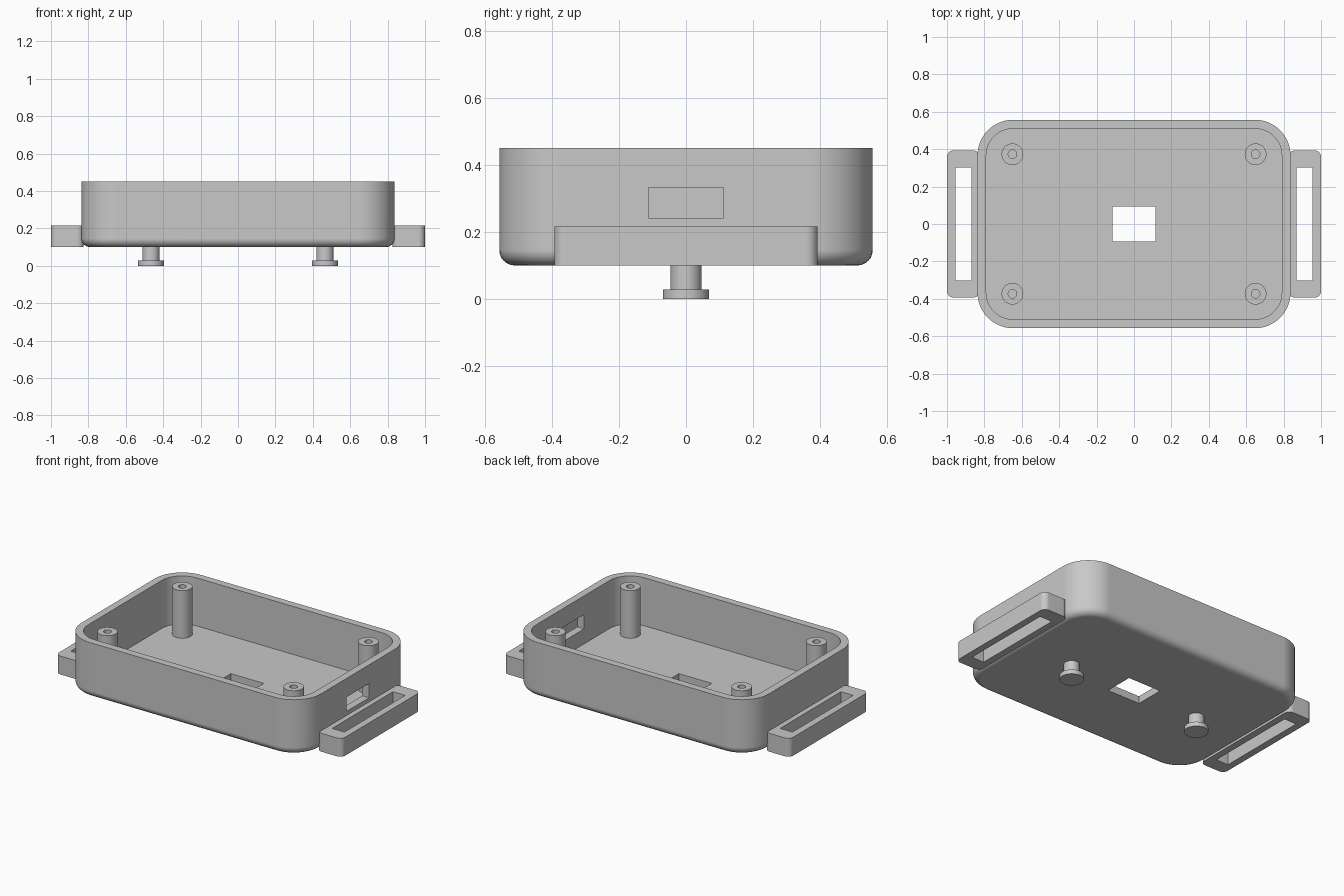
import bpy, bmesh, math

default = bpy.data.objects.get("Cube")
if default:
    bpy.data.objects.remove(default, do_unlink=True)

grey = bpy.data.materials.new("plain grey")
grey.use_nodes = True
COLOUR = (0.58, 0.58, 0.58, 1)
grey.diffuse_color = COLOUR
grey.node_tree.nodes["Principled BSDF"].inputs["Base Color"].default_value = COLOUR


def ring_points(hx, hy, r, steps):
    """Outline of a rounded rectangle; a circle when hx = hy = r."""
    points = []
    for quarter, (sx, sy) in enumerate([(1, 1), (-1, 1), (-1, -1), (1, -1)]):
        for i in range(steps + 1):
            if hx == r and i == steps:
                continue
            a = (quarter + i / steps) * math.pi / 2
            points.append((sx * (hx - r) + r * math.cos(a),
                           sy * (hy - r) + r * math.sin(a)))
    return points


def stack(name, rings, location=(0, 0, 0), steps=12):
    """Closed solid skinned through a list of (half x, half y, radius, z) rings."""
    bm = bmesh.new()
    loops = [[bm.verts.new((x, y, z)) for x, y in ring_points(hx, hy, r, steps)]
             for hx, hy, r, z in rings]
    for low, high in zip(loops, loops[1:]):
        for i in range(len(low)):
            j = (i + 1) % len(low)
            bm.faces.new((low[i], low[j], high[j], high[i]))
    bm.faces.new(loops[0][::-1])
    bm.faces.new(loops[-1])
    bmesh.ops.recalc_face_normals(bm, faces=bm.faces)
    mesh = bpy.data.meshes.new(name)
    bm.to_mesh(mesh)
    bm.free()
    mesh.materials.append(grey)
    obj = bpy.data.objects.new(name, mesh)
    obj.location = location
    bpy.context.collection.objects.link(obj)
    return obj


def activate(obj):
    bpy.ops.object.select_all(action='DESELECT')
    obj.select_set(True)
    bpy.context.view_layer.objects.active = obj


def cut_box(obj, centre, size):
    bpy.ops.mesh.primitive_cube_add(size=1, location=centre)
    cutter = bpy.context.object
    cutter.hide_render = True
    cutter.scale = size
    mod = obj.modifiers.new("opening", 'BOOLEAN')
    mod.operation = 'DIFFERENCE'
    mod.solver = 'EXACT'
    mod.object = cutter
    activate(obj)
    bpy.ops.object.modifier_apply(modifier=mod.name)
    bpy.data.objects.remove(cutter, do_unlink=True)


def finish(obj):
    activate(obj)
    bpy.ops.object.shade_smooth_by_angle(angle=math.radians(30))
    normals = obj.modifiers.new("flat face normals", 'WEIGHTED_NORMAL')
    normals.keep_sharp = True


# Open tray with a rounded lower edge
HX, HY, R = 0.837, 0.557, 0.19
BASE, TOP, FLOOR = 0.1, 0.45, 0.147
WALL, FILLET = 0.047, 0.046
rings = []
for i in range(9):
    a = i / 8 * math.pi / 2
    inset = FILLET * (1 - math.sin(a))
    rings.append((HX - inset, HY - inset, R - inset, BASE + FILLET * (1 - math.cos(a))))
rings.append((HX, HY, R, TOP))
for z in (TOP, FLOOR):
    rings.append((HX - WALL, HY - WALL, R - WALL, z))
tray = stack("tray", rings)

# Floor opening and side port
cut_box(tray, (0, 0, 0.12), (0.23, 0.186, 0.2))
cut_box(tray, (HX - WALL / 2, 0, 0.287), (0.15, 0.224, 0.09))
finish(tray)

# Hollow screw posts in the corners
for x, side in ((-0.65, "right"), (0.65, "left")):
    for y, end in ((-0.373, "front"), (0.373, "back")):
        profile = [(0.058, FLOOR - 0.01), (0.058, TOP - 0.002),
                   (0.023, TOP - 0.002), (0.023, FLOOR)]
        finish(stack(f"{end}_{side}_post", [(r, r, r, z) for r, z in profile],
                     (x, y, 0), 8))

for s, side in ((-1, "right"), (1, "left")):
    # Slotted strap loops on both ends
    loop = stack(f"{side}_strap_loop",
                 [(0.0875, 0.393, 0.035, z) for z in (BASE, 0.216)],
                 (s * 0.9125, 0, 0), 6)
    cut_box(loop, (s * 0.9125, 0, 0.16), (0.086, 0.606, 0.3))
    finish(loop)

    # Headed pegs below the floor
    profile = [(0.069, 0), (0.069, 0.028), (0.046, 0.028), (0.046, BASE + 0.01)]
    finish(stack(f"{side}_peg", [(r, r, r, z) for r, z in profile],
                 (s * 0.465, 0, 0), 8))
